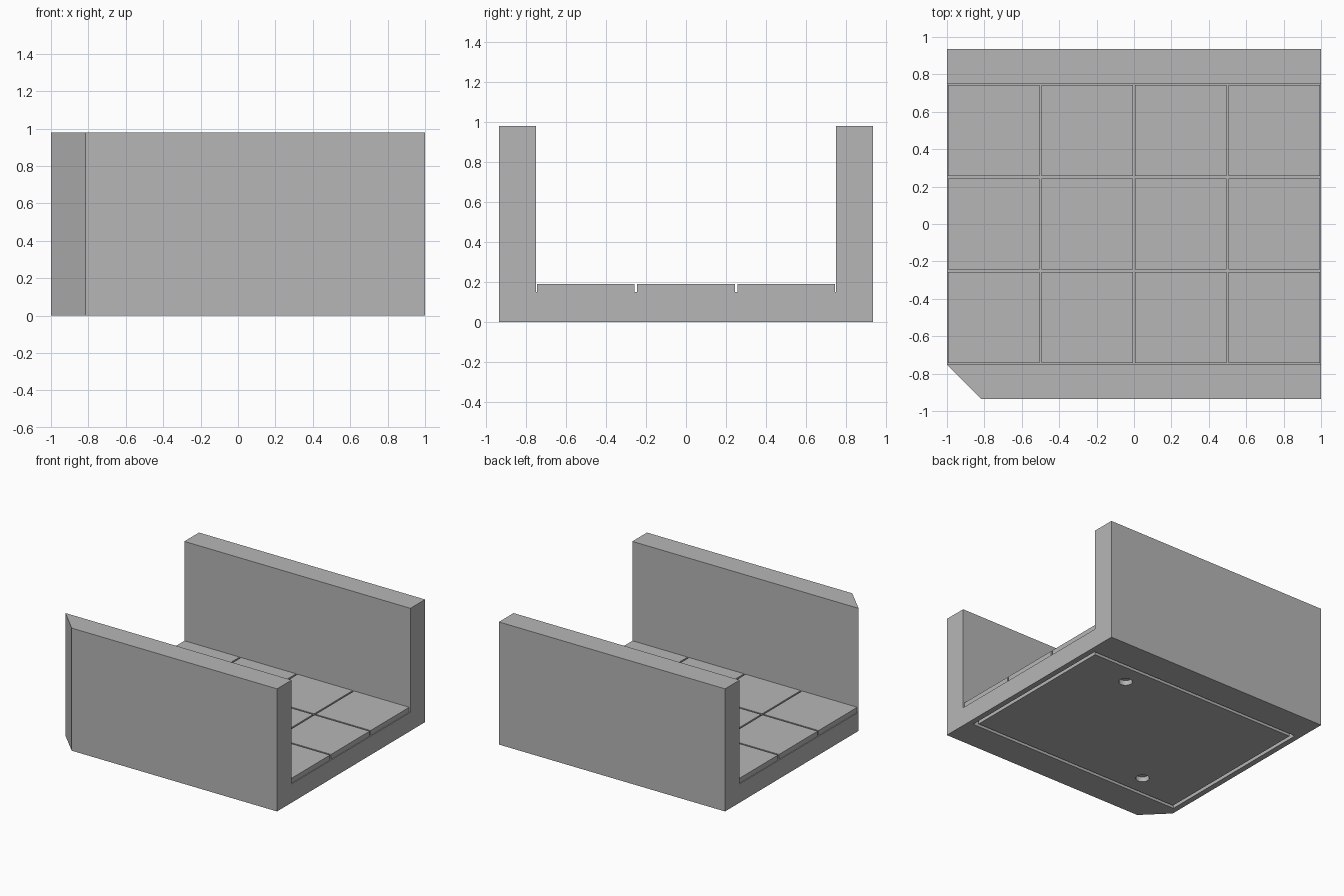
import bpy, bmesh
from mathutils import Matrix

cube = bpy.data.objects.get("Cube")
if cube:
    bpy.data.objects.remove(cube, do_unlink=True)

HALF_X, HALF_Y, INNER_Y = 1.0, 0.935, 0.75
WALL_TOP, FLOOR_Z, TILE_TOP = 0.98, 0.15, 0.19
TILE, PITCH = 0.487, 0.5

stone = bpy.data.materials.new("plain_grey")
stone.use_nodes = True
grey = (0.47, 0.47, 0.47, 1)
stone.diffuse_color = grey
stone.node_tree.nodes["Principled BSDF"].inputs["Base Color"].default_value = grey


def finish(name, bm):
    bmesh.ops.recalc_face_normals(bm, faces=bm.faces)
    mesh = bpy.data.meshes.new(name)
    bm.to_mesh(mesh)
    bm.free()
    mesh.materials.append(stone)
    obj = bpy.data.objects.new(name, mesh)
    bpy.context.collection.objects.link(obj)
    return obj


def box(name, center, size):
    bm = bmesh.new()
    bmesh.ops.create_cube(bm, size=1, matrix=Matrix.Translation(center) @ Matrix.Diagonal((*size, 1)))
    return finish(name, bm)


def cylinder(name, center, radius, depth):
    bm = bmesh.new()
    bmesh.ops.create_cone(bm, cap_ends=True, segments=32, radius1=radius, radius2=radius,
                          depth=depth, matrix=Matrix.Translation(center))
    return finish(name, bm)


def carve(target, cutter):
    cutter.hide_render = True
    mod = target.modifiers.new("carve", "BOOLEAN")
    mod.operation = "DIFFERENCE"
    mod.solver = "EXACT"
    mod.object = cutter
    bpy.context.view_layer.objects.active = target
    bpy.ops.object.modifier_apply(modifier=mod.name)
    bpy.data.objects.remove(cutter, do_unlink=True)


# Channel body: U-shaped section extruded along x
half = [(HALF_Y, 0), (HALF_Y, WALL_TOP), (INNER_Y, WALL_TOP), (INNER_Y, FLOOR_Z)]
profile = half + [(-y, z) for y, z in reversed(half)]
bm = bmesh.new()
section = bm.faces.new([bm.verts.new((-HALF_X, y, z)) for y, z in profile])
ext = bmesh.ops.extrude_face_region(bm, geom=[section], use_keep_orig=True)
moved = [v for v in ext["geom"] if isinstance(v, bmesh.types.BMVert)]
bmesh.ops.translate(bm, verts=moved, vec=(2 * HALF_X, 0, 0))
bmesh.ops.recalc_face_normals(bm, faces=bm.faces)

# Chamfer on the front right corner
corner = [e for e in bm.edges
          if all(v.co.x < -0.99 and v.co.y < -0.93 for v in e.verts)]
bmesh.ops.bevel(bm, geom=corner, offset=0.184, offset_type="OFFSET",
                segments=1, affect="EDGES", clamp_overlap=False)
body = finish("channel_body", bm)

# Rectangular groove under the base
gx, gy, gw, gd = 0.955, 0.69, 0.028, 0.04
for s in (-1, 1):
    carve(body, box("groove_cutter", (s * (gx - gw / 2), 0, 0), (gw, 2 * gy, 2 * gd)))
    carve(body, box("groove_cutter", (0, s * (gy - gw / 2), 0), (2 * gx, gw, 2 * gd)))

# Two round sockets under the base
for s in (-1, 1):
    carve(body, cylinder("socket_cutter", (s * PITCH, s * PITCH, 0), 0.05, 0.08))

# Floor tiles, four by three
for i in range(4):
    for j in range(3):
        box(f"floor_tile_{i + 1}_{j + 1}",
            ((i - 1.5) * PITCH, (j - 1) * PITCH, (FLOOR_Z - 0.005 + TILE_TOP) / 2),
            (TILE, TILE, TILE_TOP - FLOOR_Z + 0.005))
